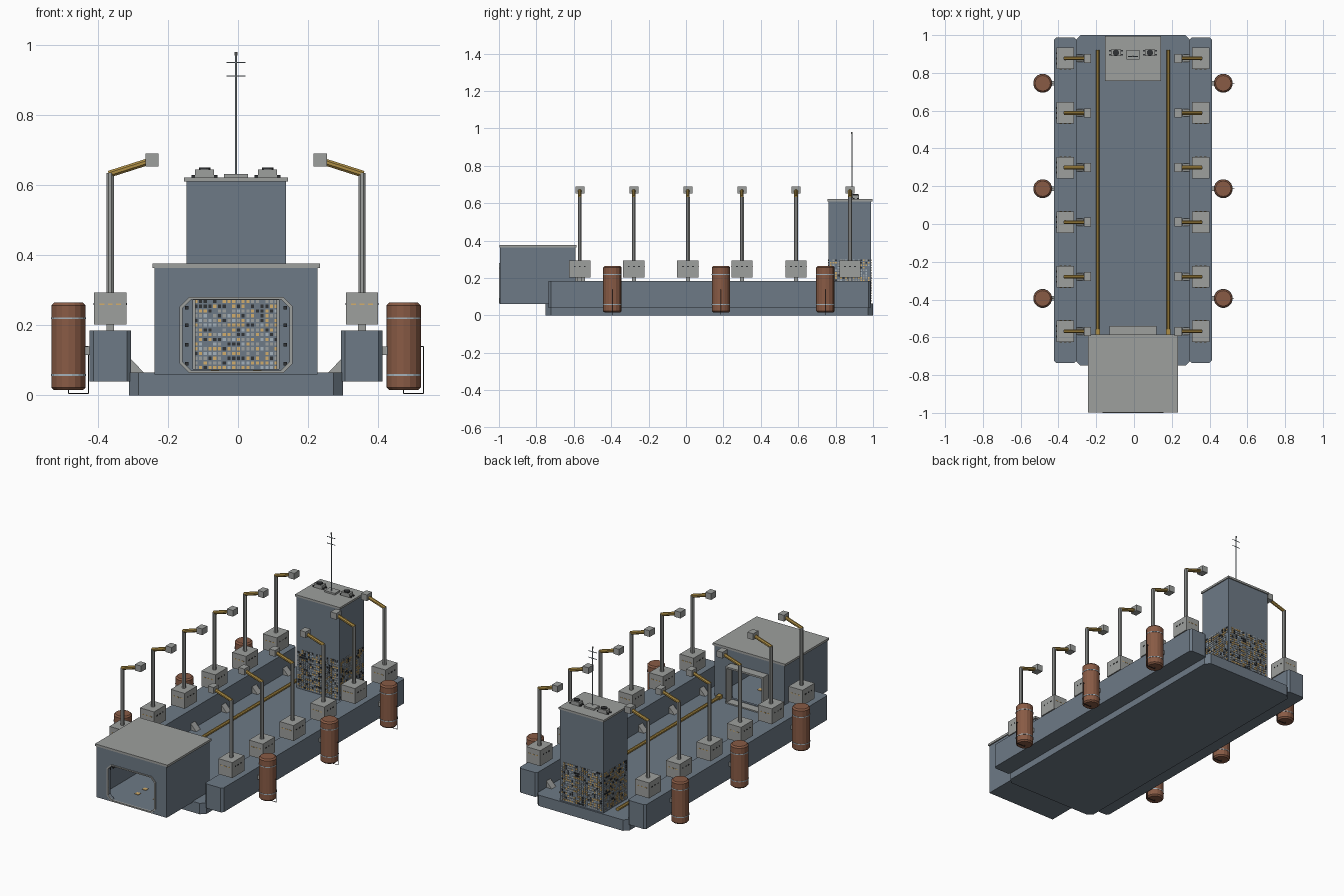
import bpy, bmesh, math, random
from mathutils import Vector, Matrix

if "Cube" in bpy.data.objects:
    bpy.data.objects.remove(bpy.data.objects["Cube"])

random.seed(4)
C = -0.0055  # centre line of the vessel


def mat(name, r, g, b):
    m = bpy.data.materials.new(name)
    m.diffuse_color = (r, g, b, 1)
    m.use_nodes = True
    m.node_tree.nodes["Principled BSDF"].inputs["Base Color"].default_value = m.diffuse_color
    return m


SLATE = mat("slate_blue", 0.155, 0.195, 0.24)
GREY = mat("light_grey", 0.34, 0.35, 0.34)
BROWN = mat("rust_brown", 0.25, 0.105, 0.06)
GOLD = mat("brass", 0.42, 0.27, 0.06)
AMBER = mat("amber_light", 0.65, 0.42, 0.15)
DARK = mat("charcoal", 0.03, 0.032, 0.035)
STEEL = mat("pale_steel", 0.38, 0.45, 0.5)


def finish(name, bm, *mats):
    bmesh.ops.recalc_face_normals(bm, faces=bm.faces)
    me = bpy.data.meshes.new(name)
    bm.to_mesh(me)
    bm.free()
    for m in mats:
        me.materials.append(m)
    ob = bpy.data.objects.new(name, me)
    bpy.context.collection.objects.link(ob)
    return ob


def add_box(bm, x0, x1, y0, y1, z0, z1, mi=0):
    mtx = Matrix.Translation(((x0 + x1) / 2, (y0 + y1) / 2, (z0 + z1) / 2)) @ \
        Matrix.Diagonal((x1 - x0, y1 - y0, z1 - z0, 1))
    r = bmesh.ops.create_cube(bm, size=1, matrix=mtx)
    for f in {f for v in r["verts"] for f in v.link_faces}:
        f.material_index = mi


def box(name, m, x0, x1, y0, y1, z0, z1):
    bm = bmesh.new()
    add_box(bm, x0, x1, y0, y1, z0, z1)
    return finish(name, bm, m)


def rod(name, m, a, b, r, sides=8):
    a, b = Vector(a), Vector(b)
    d = b - a
    bm = bmesh.new()
    bmesh.ops.create_cone(bm, cap_ends=True, segments=sides, radius1=r, radius2=r, depth=d.length,
                          matrix=Matrix.Translation((a + b) / 2) @ d.to_track_quat('Z', 'Y').to_matrix().to_4x4()
                          @ Matrix.Rotation(math.pi / sides, 4, 'Z'))
    return finish(name, bm, m)


def prism(name, m, pts, vec):
    bm = bmesh.new()
    f = bm.faces.new([bm.verts.new(p) for p in pts])
    r = bmesh.ops.extrude_face_region(bm, geom=[f])
    bmesh.ops.translate(bm, vec=vec, verts=[v for v in r["geom"] if isinstance(v, bmesh.types.BMVert)])
    return finish(name, bm, m)


def octo(x0, x1, y0, y1, c):
    return [(x0 + c, y0), (x1 - c, y0), (x1, y0 + c), (x1, y1 - c),
            (x1 - c, y1), (x0 + c, y1), (x0, y1 - c), (x0, y0 + c)]


def cut(ob, cutter):
    cutter.hide_render = True
    md = ob.modifiers.new("cut", 'BOOLEAN')
    md.operation, md.solver, md.object = 'DIFFERENCE', 'EXACT', cutter
    bpy.context.view_layer.objects.active = ob
    bpy.ops.object.modifier_apply(modifier=md.name)
    bpy.data.objects.remove(cutter)


# hull and raised side pontoons
prism("hull", SLATE, [(x, y, 0) for x, y in octo(C - 0.305, C + 0.305, -0.75, 1.0, 0.027)], (0, 0, 0.065))
for s, side in ((-1, "left"), (1, "right")):
    xs = sorted((C + s * 0.299, C + s * 0.418))
    prism(side + "_pontoon", SLATE, [(x, y, 0.04) for x, y in octo(*xs, -0.735, 0.987, 0.012)], (0, 0, 0.145))

# front cabin: hollow, open through front and back
cabin = box("cabin", SLATE, C - 0.232, C + 0.232, -0.995, -0.59, 0.06, 0.366)
cut(cabin, box("cabin_room_cutter", SLATE, C - 0.215, C + 0.215, -0.975, -0.605, 0.07, 0.345))
cut(cabin, prism("cabin_front_cutter", SLATE,
                 [(x, -1.1, z) for x, z in octo(C - 0.153, C + 0.153, 0.071, 0.274, 0.025)], (0, 0.2, 0)))
cut(cabin, box("cabin_back_cutter", SLATE, C - 0.123, C + 0.123, -0.65, -0.5, 0.075, 0.272))
box("cabin_roof", GREY, C - 0.239, C + 0.239, -0.998, -0.585, 0.364, 0.377)

# front opening frame
frame = prism("front_frame", GREY, [(x, -1.0, z) for x, z in octo(C - 0.161, C + 0.161, 0.064, 0.281, 0.027)],
              (0, 0.012, 0))
cut(frame, prism("frame_cutter", GREY, [(x, -1.1, z) for x, z in octo(C - 0.153, C + 0.153, 0.071, 0.274, 0.025)],
                 (0, 0.2, 0)))

# rear door surround
door = box("rear_door_surround", GREY, C - 0.124, C + 0.124, -0.592, -0.54, 0.064, 0.284)
cut(door, box("door_cutter", GREY, C - 0.116, C + 0.116, -0.7, -0.5, 0.072, 0.274))

# cabin interior: bolts, wall instruments and floor lights
bm = bmesh.new()
for x in (C - 0.14, C + 0.14):
    for z in (0.09, 0.145, 0.2, 0.25):
        add_box(bm, x - 0.005, x + 0.005, -0.612, -0.604, z - 0.005, z + 0.005)
for i in range(5):
    add_box(bm, C - 0.216, C - 0.206, -0.93 + i * 0.06, -0.895 + i * 0.06, 0.19, 0.23)
for x in (-0.06, 0.06):
    for y in (-0.85, -0.78):
        add_box(bm, C + x - 0.012, C + x + 0.012, y - 0.012, y + 0.012, 0.069, 0.073, 1)
finish("cabin_fittings", bm, DARK, AMBER)

# rear tower with cap
TX, TY0, TY1 = 0.142, 0.762, 0.99
box("tower", SLATE, C - TX, C + TX, TY0, TY1, 0.06, 0.613)
box("tower_roof", GREY, C - TX - 0.006, C + TX + 0.006, TY0 - 0.006, TY1 + 0.006, 0.61, 0.622)

# tower window cells on all four sides
bm = bmesh.new()
P, H, T = 0.0135, 0.0045, 0.003
for row in range(17):
    z = 0.079 + row * P
    for axis, n, mid in ((0, 20, C), (1, 16, (TY0 + TY1) / 2)):
        for i in range(n):
            u = mid + (i - (n - 1) / 2) * P
            for s in (0, 1):
                if random.random() < 0.12:
                    continue
                mi = random.choice((0, 0, 1, 1, 2, 3))
                if axis == 0:
                    w = (TY0, TY1)[s]
                    add_box(bm, u - H, u + H, w - T, w + T, z - H, z + H, mi)
                else:
                    w = (C - TX, C + TX)[s]
                    add_box(bm, w - T, w + T, u - H, u + H, z - H, z + H, mi)
finish("tower_windows", bm, GREY, AMBER, DARK, STEEL)

# tower roof machinery and aerial
for s, side in ((-1, "left"), (1, "right")):
    x = C + s * 0.09
    box(side + "_roof_unit", GREY, x - 0.027, x + 0.027, 0.89, 0.925, 0.62, 0.644)
    rod(side + "_roof_fan", DARK, (x, 0.907, 0.642), (x, 0.907, 0.65), 0.017, 12)
    for k in (-1, 1):
        box(side + "_roof_duct", DARK, x - 0.037, x + 0.037, 0.907 + k * 0.011 - 0.004, 0.907 + k * 0.011 + 0.004,
            0.62, 0.629)
box("aerial_base", GREY, C - 0.034, C + 0.034, 0.872, 0.922, 0.62, 0.632)
rod("aerial_mast", STEEL, (C, 0.887, 0.62), (C, 0.887, 0.976), 0.003)
rod("aerial_tip", GREY, (C, 0.887, 0.97), (C, 0.887, 0.98), 0.0045)
for z in (0.911, 0.95):
    rod("aerial_bar", STEEL, (C - 0.027, 0.887, z), (C + 0.027, 0.887, z), 0.002, 6)

# brass pipes along the deck
for s in (-1, 1):
    x = C + s * 0.186
    rod("deck_pipe", GOLD, (x, -0.57, 0.073), (x, 0.92, 0.073), 0.01)
    box("deck_pipe_end", GOLD, x - 0.012, x + 0.012, -0.585, -0.555, 0.062, 0.085)

# lamp posts with control boxes, and deck gussets
for s, side in ((-1, "left"), (1, "right")):
    for i in range(6):
        y = 0.877 - 0.289 * i
        px = C + s * 0.359
        n = side + "_lamp_"
        box(n + "pedestal", GREY, px - 0.011, px + 0.011, y - 0.011, y + 0.011, 0.18, 0.205)
        box(n + "control_box", GREY, px - 0.046, px + 0.046, y - 0.057, y + 0.057, 0.202, 0.294)
        rod(n + "post", GREY, (px, y, 0.29), (px, y, 0.634), 0.011, 8)
        rod(n + "arm", GOLD, (px + s * 0.004, y, 0.631), (C + s * 0.25, y, 0.667), 0.0105, 8)
        hx = C + s * 0.24
        box(n + "head", GREY, hx - 0.019, hx + 0.019, y - 0.024, y + 0.024, 0.653, 0.69)
        bm = bmesh.new()
        for k in (-1, 0, 1):
            add_box(bm, px + k * 0.024 - 0.007, px + k * 0.024 + 0.007, y - 0.0585, y + 0.0585, 0.258, 0.262)
            add_box(bm, px - 0.0475, px + 0.0475, y + k * 0.027 - 0.005, y + k * 0.027 + 0.005, 0.258, 0.264, 1)
        finish(n + "indicators", bm, AMBER, DARK)
        gx = C + s * 0.3
        prism(side + "_gusset", GREY, [(gx, y - 0.02, 0.064), (gx - s * 0.038, y - 0.02, 0.064),
                                       (gx, y - 0.02, 0.104)], (0, 0.04, 0))

# barrels slung outside the pontoons, with bands, brackets and thin pipes
for s, side in ((-1, "left"), (1, "right")):
    for y in (0.745, 0.187, -0.394):
        x = C + s * 0.478
        bm = bmesh.new()
        bmesh.ops.create_cone(bm, cap_ends=True, segments=16, radius1=0.049, radius2=0.049, depth=0.25,
                              matrix=Matrix.Translation((x, y, 0.14)))
        rims = [e for e in bm.edges if abs(e.verts[0].co.z - e.verts[1].co.z) < 1e-4]
        bmesh.ops.bevel(bm, geom=rims, offset=0.008, segments=1, affect='EDGES')
        finish(side + "_barrel", bm, BROWN)
        for z in (0.058, 0.22):
            rod(side + "_barrel_band", STEEL, (x, y, z - 0.0025), (x, y, z + 0.0025), 0.0505, 16)
        bx = sorted((C + s * 0.415, C + s * 0.44))
        box(side + "_barrel_bracket", GREY, *bx, y - 0.012, y + 0.012, 0.115, 0.14)
        path = [(x, y, 0.02), (x, y, 0.005), (x + 0.057, y, 0.005), (x + 0.057, y, 0.14), (x + 0.04, y, 0.14)]
        for a, b in zip(path, path[1:]):
            rod(side + "_barrel_pipe", DARK, a, b, 0.0015, 6)
